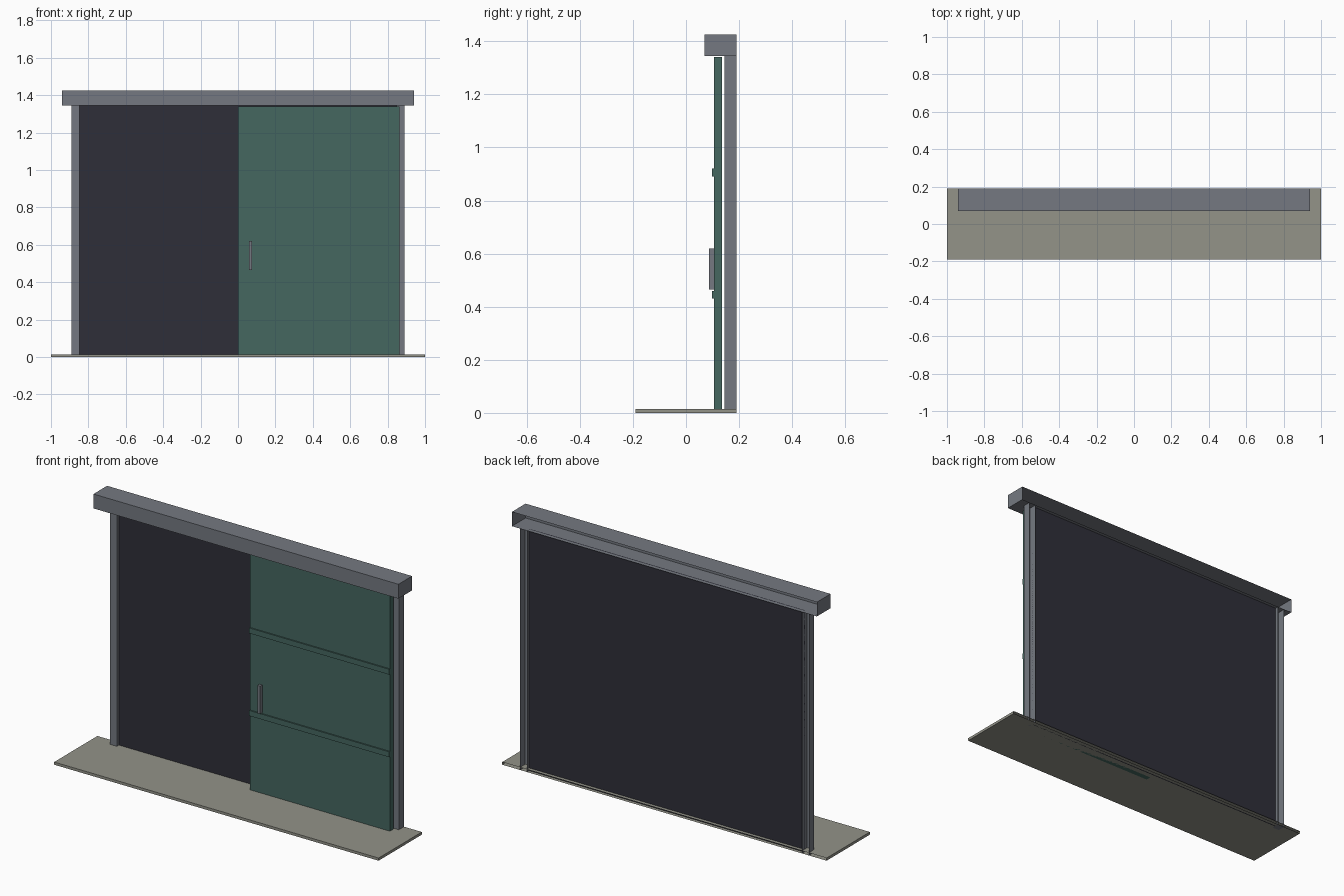
import bpy, bmesh

if "Cube" in bpy.data.objects:
    bpy.data.objects.remove(bpy.data.objects["Cube"])


def srgb(*c):
    return tuple((v / 255 / 12.92) if v < 11 else ((v / 255 + 0.055) / 1.055) ** 2.4 for v in c) + (1.0,)


def material(name, *rgb):
    m = bpy.data.materials.new(name)
    m.diffuse_color = srgb(*rgb)
    m.use_nodes = True
    m.node_tree.nodes["Principled BSDF"].inputs["Base Color"].default_value = m.diffuse_color
    return m


STEEL = material("grey steel", 117, 121, 129)
GREEN = material("door green", 69, 103, 96)
DARK = material("dark panel", 47, 47, 57)
STONE = material("floor stone", 147, 147, 137)


def box(name, mat, x, y, z, open_back=False):
    """Box from (min, max) ranges; open_back leaves out the +y face."""
    bm = bmesh.new()
    bmesh.ops.create_cube(bm, size=1)
    for v in bm.verts:
        v.co = [r[0] if c < 0 else r[1] for c, r in zip(v.co, (x, y, z))]
    bm.normal_update()
    if open_back:
        back = [f for f in bm.faces if f.normal.y > 0.9]
        bmesh.ops.delete(bm, geom=back, context='FACES_ONLY')
    me = bpy.data.meshes.new(name)
    bm.to_mesh(me)
    bm.free()
    me.materials.append(mat)
    ob = bpy.data.objects.new(name, me)
    bpy.context.collection.objects.link(ob)
    return ob


# Floor slab, hollow towards the back
box("floor_slab", STONE, (-1, 1), (-0.19, 0.19), (0, 0.015), True)

# Frame: two channel posts and the header channel, all open at the back
for side, x in (("left", (-0.89, -0.848)), ("right", (0.848, 0.89))):
    box(side + "_post", STEEL, x, (0.145, 0.19), (0, 1.345), True)
box("header", STEEL, (-0.94, 0.94), (0.07, 0.19), (1.345, 1.425), True)

# Dark infill between the posts
box("opening_panel", DARK, (-0.848, 0.848), (0.163, 0.17), (0, 1.345))

# Sliding door with two cross rails
box("sliding_door", GREEN, (0, 0.863), (0.105, 0.135), (0, 1.34))
for name, z in (("lower_rail", 0.43), ("upper_rail", 0.89)):
    box(name, GREEN, (0, 0.863), (0.098, 0.105), (z, z + 0.03))

# Pull handle
box("handle", STEEL, (0.06, 0.076), (0.086, 0.105), (0.465, 0.62))
